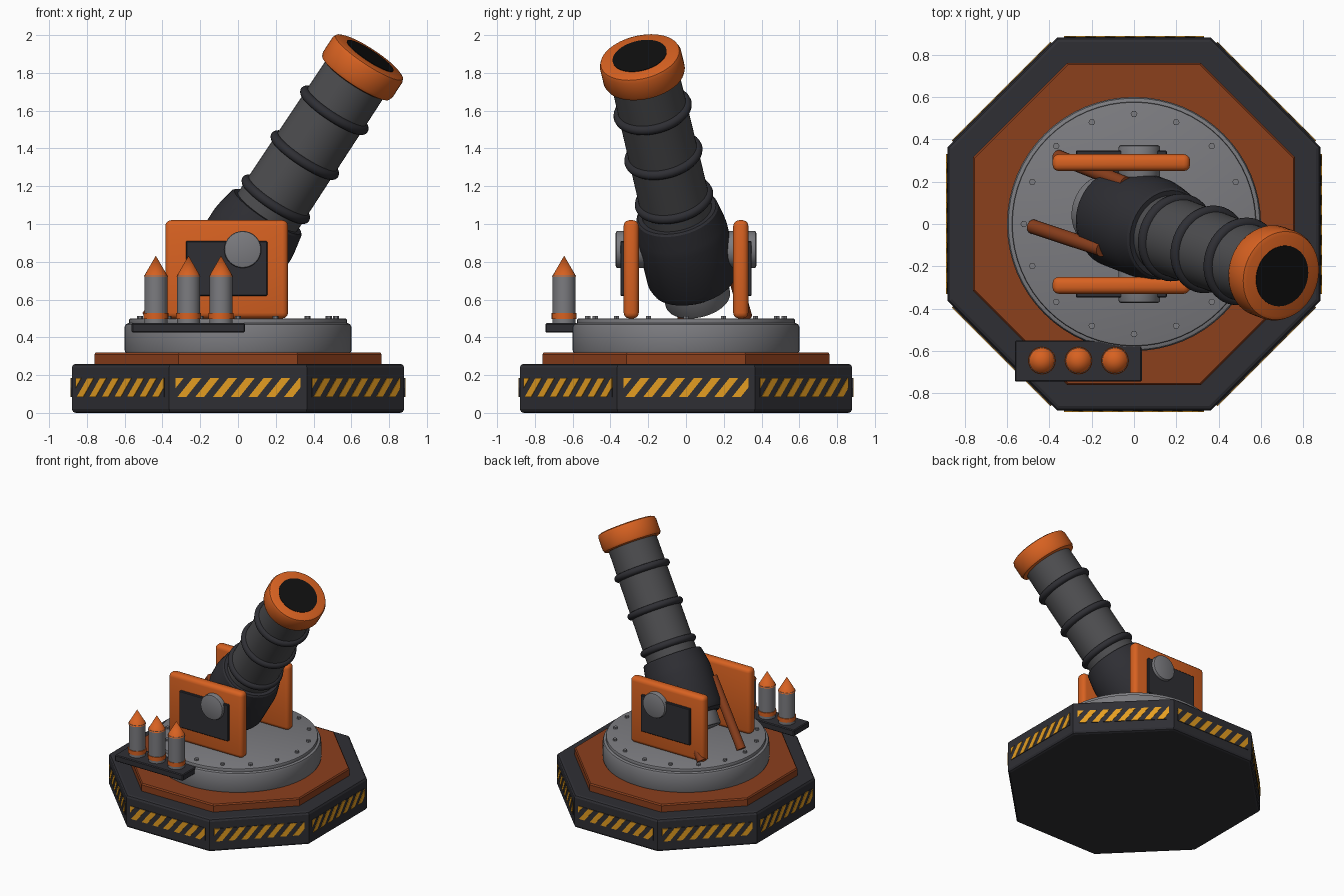
import bpy, bmesh, math
from mathutils import Matrix, Vector

if "Cube" in bpy.data.objects:
    bpy.data.objects.remove(bpy.data.objects["Cube"])

def mat(name, r, g, b):
    m = bpy.data.materials.new(name)
    m.diffuse_color = (r, g, b, 1)
    m.use_nodes = True
    m.node_tree.nodes["Principled BSDF"].inputs["Base Color"].default_value = m.diffuse_color
    return m

ORANGE = mat("orange", .68, .12, .015)
RUST = mat("rust", .26, .05, .012)
DARK = mat("dark", .028, .028, .034)
TUBE = mat("gunmetal", .075, .075, .08)
STEEL = mat("steel", .2, .2, .215)
YELLOW = mat("yellow", .78, .34, .015)
BLACK = mat("black", .005, .005, .005)

def add(name, bm, m, smooth=True):
    bmesh.ops.recalc_face_normals(bm, faces=bm.faces)
    me = bpy.data.meshes.new(name)
    bm.to_mesh(me)
    bm.free()
    ob = bpy.data.objects.new(name, me)
    bpy.context.collection.objects.link(ob)
    me.materials.append(m)
    if smooth:
        bpy.ops.object.select_all(action='DESELECT')
        ob.select_set(True)
        bpy.context.view_layer.objects.active = ob
        bpy.ops.object.shade_smooth_by_angle(angle=math.radians(32))
    return ob

def lathe(name, profile, m, n=48, M=Matrix(), turn=0.0, smooth=True):
    """Spin an (r, z) profile about z, then place it with M."""
    bm = bmesh.new()
    rows = [[bm.verts.new((r * math.cos(turn + math.tau * i / n),
                           r * math.sin(turn + math.tau * i / n), z)) for i in range(n)]
            for r, z in profile]
    for a, b in zip(rows, rows[1:]):
        for i in range(n):
            j = (i + 1) % n
            bm.faces.new((a[i], a[j], b[j], b[i]))
    bmesh.ops.remove_doubles(bm, verts=bm.verts, dist=1e-5)
    bmesh.ops.transform(bm, matrix=M, verts=bm.verts)
    return add(name, bm, m, smooth)

def drum(r, z0, z1, b=0.0):
    """Closed cylinder profile with optional chamfers."""
    if b == 0:
        return [(0, z0), (r, z0), (r, z1), (0, z1)]
    return [(0, z0), (r - b, z0), (r - .3 * b, z0 + .3 * b), (r, z0 + b),
            (r, z1 - b), (r - .3 * b, z1 - .3 * b), (r - b, z1), (0, z1)]

def box(name, lo, hi, m, bevel=0.0, seg=3, M=Matrix()):
    lo, hi = Vector(lo), Vector(hi)
    bm = bmesh.new()
    bmesh.ops.create_cube(bm, size=1)
    for v in bm.verts:
        v.co = [(lo[k] + hi[k]) / 2 + v.co[k] * (hi[k] - lo[k]) for k in range(3)]
    if bevel:
        bmesh.ops.bevel(bm, geom=bm.edges[:], offset=bevel, segments=seg,
                        profile=.5, affect='EDGES')
    bmesh.ops.transform(bm, matrix=M, verts=bm.verts)
    return add(name, bm, m)

def T(x, y, z):
    return Matrix.Translation((x, y, z))

# Octagonal base and rust-coloured step
K, OCT = 1 / math.cos(math.pi / 8), math.pi / 8
lathe("base", [(r * K, z) for r, z in [(0, 0), (.86, 0), (.873, .006), (.88, .02), (.88, .24),
      (.873, .254), (.86, .26), (0, .26)]], DARK, 8, turn=OCT, smooth=False)
lathe("base_step", [(r * K, z) for r, z in [(0, .25), (.76, .25), (.76, .31), (.753, .32),
      (0, .32)]], RUST, 8, turn=OCT, smooth=False)

# Hazard stripes on all eight sides
W, Z0, Z1, P = .33, .085, .185, .094
for s in range(8):
    R = Matrix.Rotation(s * math.pi / 4, 4, 'Z')
    box(f"hazard_panel_{s}", (-W, -.884, Z0), (W, -.87, Z1), DARK, M=R)
    bm = bmesh.new()
    for k in range(-1, 8):
        x = -W + .01 + k * P
        bm.faces.new([bm.verts.new(c) for c in ((x, -.887, Z0), (x + .047, -.887, Z0),
                     (x + .127, -.887, Z1), (x + .08, -.887, Z1))])
    for d in (-1, 1):
        bmesh.ops.bisect_plane(bm, geom=bm.verts[:] + bm.edges[:] + bm.faces[:],
                               plane_co=(d * W, 0, 0), plane_no=(d, 0, 0), clear_outer=True)
    ext = bmesh.ops.extrude_face_region(bm, geom=bm.faces[:])
    bmesh.ops.translate(bm, vec=(0, .012, 0),
                        verts=[v for v in ext["geom"] if isinstance(v, bmesh.types.BMVert)])
    bmesh.ops.transform(bm, matrix=R, verts=bm.verts)
    add(f"hazard_stripes_{s}", bm, YELLOW, False)

# Turntable with a ring of bolts
lathe("turntable", drum(.6, .31, .475, .02), STEEL, 64)
lathe("turntable_top", drum(.577, .46, .5, .008), STEEL, 64)
for i in range(16):
    a = math.tau * i / 16
    lathe(f"bolt_{i}", drum(.016, .49, .514), STEEL, 6,
          T(.52 * math.cos(a), .52 * math.sin(a), 0), smooth=False)

# Cradle plates, inset panels and trunnion caps
PX, PZ = .025, .865
for side, s in (("front", -1), ("back", 1)):
    def span(a, b):
        return sorted((s * a, s * b))
    y = span(.25, .33)
    box(f"{side}_cradle_plate", (-.385, y[0], .5), (.265, y[1], 1.02), ORANGE, .03)
    y = span(.3, .348)
    box(f"{side}_cradle_panel", (-.275, y[0], .62), (.155, y[1], .91), DARK, .005, 1)
    lathe(f"{side}_trunnion", drum(.098, .2, .372, .01), STEEL, 32,
          T(PX, 0, PZ) @ Matrix.Rotation(-s * math.pi / 2, 4, 'X'))

# Barrel, aimed up and slightly to the front
YAW = Matrix.Rotation(math.radians(-20), 4, 'Z')
AIM = T(PX, 0, PZ) @ YAW @ Matrix.Rotation(math.radians(35), 4, 'Y')
lathe("breech_cap", drum(.175, -.33, -.15, .012), STEEL, 48, AIM)
lathe("breech", [(0, -.225), (.195, -.225), (.225, -.205), (.24, -.165), (.243, .1),
      (.238, .14), (.22, .235), (.21, .245), (0, .245)], DARK, 48, AIM)
lathe("barrel", [(0, .1), (.188, .1), (.182, 1.15), (0, 1.15)], TUBE, 48, AIM)
for i, t in enumerate((.325, .61, .90)):
    ring = [(.185 + .026 * math.cos(a), t + .026 * math.sin(a))
            for a in [math.tau * k / 12 for k in range(13)]]
    lathe(f"barrel_ring_{i}", ring, DARK, 48, AIM)
lathe("muzzle", drum(.22, 1.105, 1.25, .025), ORANGE, 48, AIM)
lathe("bore", drum(.146, 1.2, 1.253), BLACK, 48, AIM)

# Elevating struts from the turntable to the breech
for side, s in (("front", -1), ("back", 1)):
    a, b = YAW @ Vector((-.445, s * .175, .51)), YAW @ Vector((-.1, s * .165, .96))
    d = b - a
    lathe(f"{side}_strut", drum(.034, 0, d.length), RUST, 20,
          Matrix.Translation(a) @ d.to_track_quat('Z', 'Y').to_matrix().to_4x4())

# Ammunition tray with three shells
box("shell_tray", (-.563, -.745, .425), (.037, -.55, .475), DARK, .006, 1)
for i, x in enumerate((-.435, -.262, -.09)):
    M = T(x, -.645, 0)
    lathe(f"shell_body_{i}", drum(.061, .475, .73), STEEL, 24, M)
    lathe(f"shell_band_{i}", drum(.066, .497, .528), ORANGE, 24, M)
    lathe(f"shell_tip_{i}", [(0, .722), (.064, .722), (0, .832)], ORANGE, 24, M)
